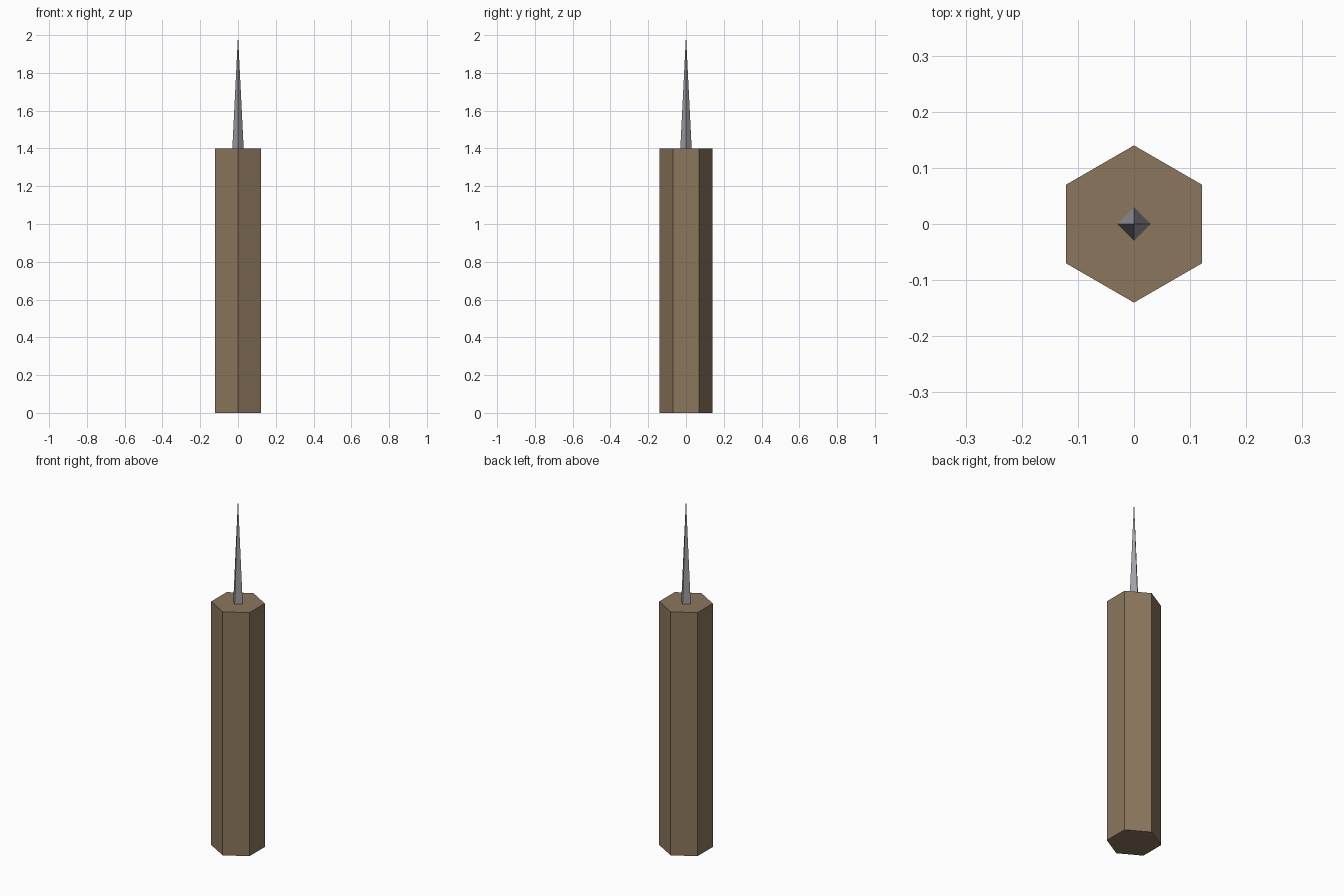
import bpy

cube = bpy.data.objects.get("Cube")
if cube:
    bpy.data.objects.remove(cube, do_unlink=True)


def make_material(name, color):
    mat = bpy.data.materials.new(name)
    mat.use_nodes = True
    mat.diffuse_color = color
    bsdf = next(n for n in mat.node_tree.nodes if n.type == 'BSDF_PRINCIPLED')
    bsdf.inputs["Base Color"].default_value = color
    return mat


def tapered_part(name, sides, bottom_radius, top_radius, z_low, z_high, mat):
    # Corners start on the +y axis
    bpy.ops.mesh.primitive_cone_add(
        vertices=sides, radius1=bottom_radius, radius2=top_radius,
        depth=z_high - z_low, location=(0, 0, (z_low + z_high) / 2))
    part = bpy.context.object
    part.name = name
    part.data.materials.append(mat)
    return part


wood = make_material("brown wood", (0.258, 0.181, 0.109, 1))
steel = make_material("grey steel", (0.352, 0.352, 0.376, 1))

# Hexagonal handle
tapered_part("handle", 6, 0.14, 0.14, 0, 1.4, wood)

# Four-sided spike seated on the handle
tapered_part("spike", 4, 0.03, 0, 1.4, 2.0, steel)
